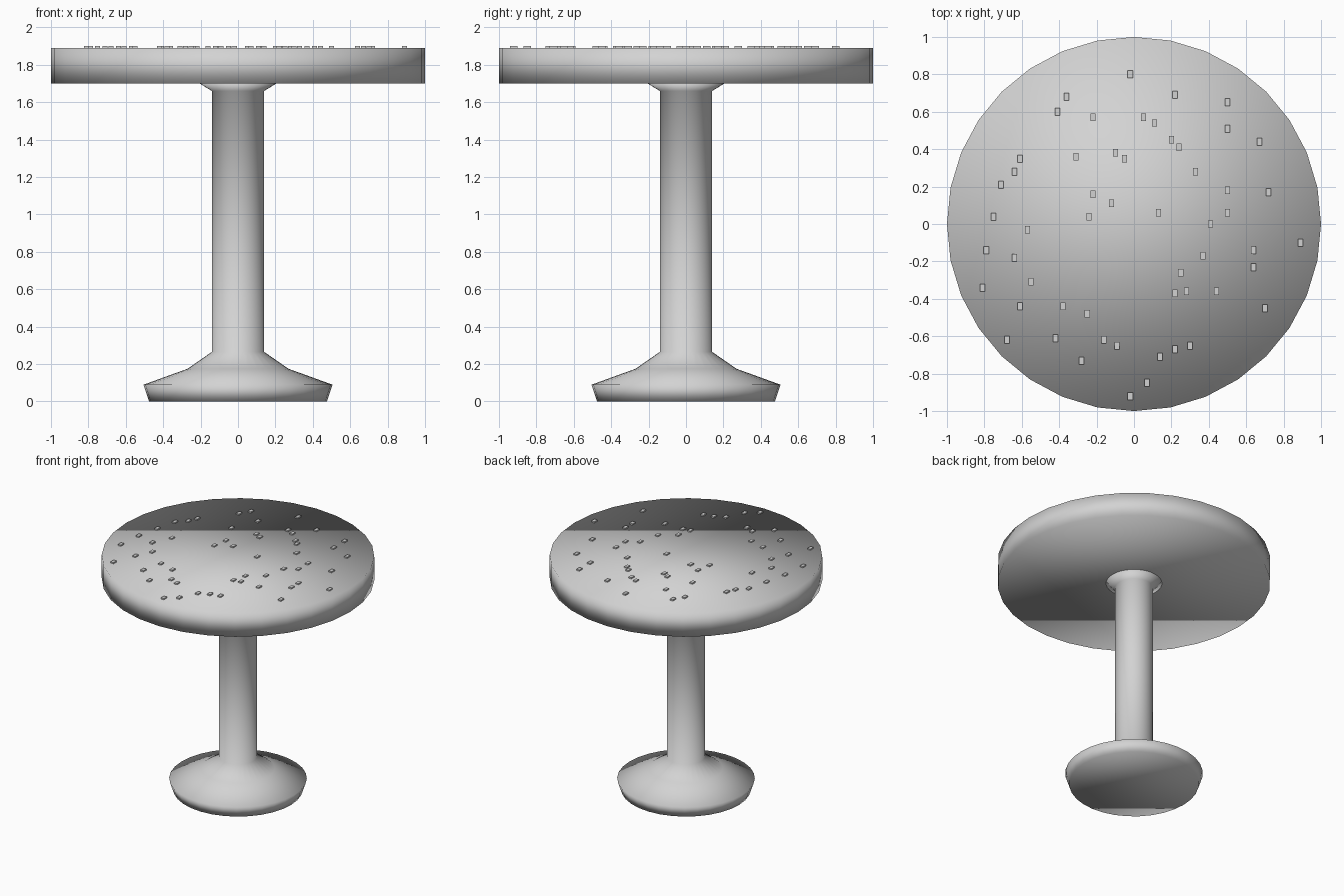
import bpy
import bmesh
from math import cos, sin, tau

default_cube = bpy.data.objects.get("Cube")
if default_cube:
    bpy.data.objects.remove(default_cube, do_unlink=True)

SIDES = 32


def make_material(name, colour):
    material = bpy.data.materials.new(name)
    material.use_nodes = True
    material.diffuse_color = colour
    shader = material.node_tree.nodes["Principled BSDF"]
    shader.inputs["Base Color"].default_value = colour
    return material


def finish(name, bm, material, smooth):
    """Turn the bmesh into a named object with one material."""
    bmesh.ops.recalc_face_normals(bm, faces=bm.faces[:])
    for face in bm.faces:
        face.smooth = smooth
    mesh = bpy.data.meshes.new(name)
    bm.to_mesh(mesh)
    bm.free()
    mesh.materials.append(material)
    obj = bpy.data.objects.new(name, mesh)
    bpy.context.collection.objects.link(obj)
    return obj


def lathe(name, profile, material):
    """Revolve (radius, height) points around z and cap both ends."""
    bm = bmesh.new()
    angles = [tau * i / SIDES for i in range(SIDES)]
    rings = [
        [bm.verts.new((radius * cos(a), radius * sin(a), height)) for a in angles]
        for radius, height in profile
    ]
    for lower, upper in zip(rings, rings[1:]):
        for i in range(SIDES):
            j = (i + 1) % SIDES
            bm.faces.new((lower[i], lower[j], upper[j], upper[i]))
    bm.faces.new(rings[0])
    bm.faces.new(rings[-1])
    return finish(name, bm, material, smooth=True)


def scatter_boxes(name, centres, size, bottom, material):
    """Build one object holding a small box at every listed centre."""
    bm = bmesh.new()
    width, depth, height = size
    for x, y in centres:
        box = bmesh.ops.create_cube(bm, size=1)["verts"]
        bmesh.ops.scale(bm, vec=(width, depth, height), verts=box)
        bmesh.ops.translate(bm, vec=(x, y, bottom + height / 2), verts=box)
    return finish(name, bm, material, smooth=False)


grey = make_material("plain grey", (0.65, 0.65, 0.65, 1))

# Flared foot, column and collar in one turned piece
lathe(
    "pedestal",
    [(0.475, 0), (0.505, 0.09), (0.27, 0.175), (0.14, 0.265), (0.14, 1.66), (0.205, 1.7)],
    grey,
)

# Thick round top
TOP = 1.89
lathe("table_top", [(1, 1.7), (1, TOP)], grey)

# Small raised chips, positions in hundredths of a unit
chips = [
    (-2, 80), (-36, 68), (-41, 60), (-22, 57), (22, 69), (50, 65), (50, 51),
    (5, 57), (11, 54), (20, 45), (24, 41), (67, 44), (33, 28), (-10, 38),
    (-5, 35), (-31, 36), (-61, 35), (-64, 28), (-71, 21), (-22, 16),
    (-12, 11), (-24, 4), (13, 6), (50, 18), (72, 17), (50, 6), (41, 0),
    (-75, 4), (-57, -3), (-79, -14), (-64, -18), (-81, -34), (-55, -31),
    (-61, -44), (-38, -44), (-25, -48), (-68, -62), (-42, -61), (-16, -62),
    (-9, -65), (-28, -73), (-2, -92), (7, -85), (14, -71), (22, -67),
    (30, -65), (22, -37), (28, -36), (25, -26), (37, -17), (44, -36),
    (64, -14), (64, -23), (70, -45), (89, -10),
]
scatter_boxes(
    "surface_chips",
    [(x / 100, y / 100) for x, y in chips],
    (0.027, 0.04, 0.01),
    TOP,
    grey,
)
